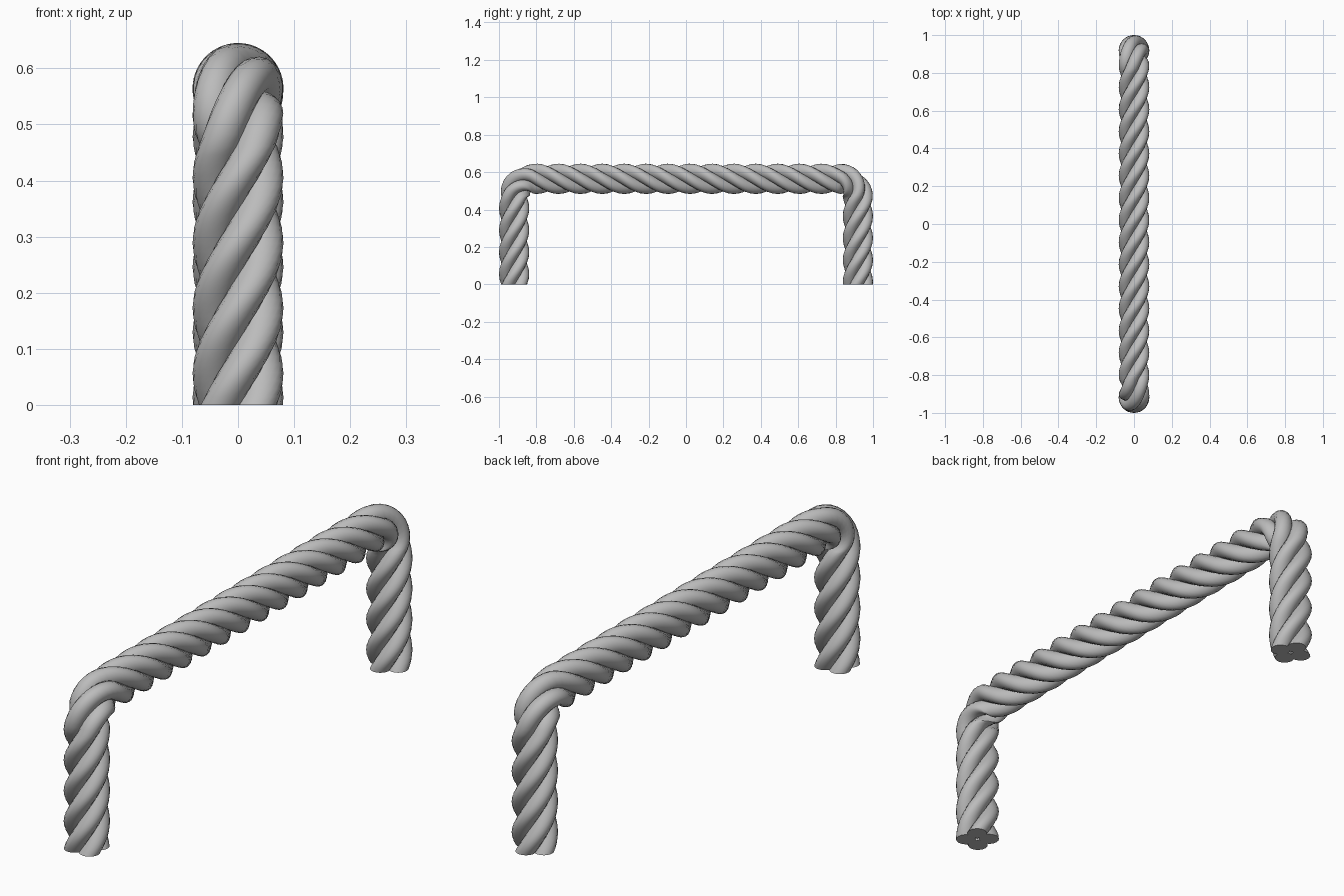
import bpy, bmesh, math
from mathutils import Vector

if "Cube" in bpy.data.objects:
    bpy.data.objects.remove(bpy.data.objects["Cube"])

# Main sizes
HALF_SPAN, TOP, BEND = 0.919, 0.564, 0.10   # centre line of the rope
LAY, STRAND = 0.044, 0.037                  # strand offset and radius
STRANDS, SIDES, STEPS = 4, 16, 200
LEG, BAR, ARC = TOP - BEND, 2 * (HALF_SPAN - BEND), BEND * math.pi / 2
LENGTH = 2 * LEG + 2 * ARC + BAR
PITCH = STRANDS * (LENGTH - 0.0675) / 24    # length of one full twist
PHASE = 0.055                               # height of the first bulge

grey = bpy.data.materials.new("rope grey")
grey.diffuse_color = (0.5, 0.5, 0.5, 1)
grey.use_nodes = True
grey.node_tree.nodes["Principled BSDF"].inputs["Base Color"].default_value = grey.diffuse_color


def path(s):
    """Point and heading angle on the arch: leg, bend, bar, bend, leg."""
    if s > LENGTH / 2:
        p, a = path(LENGTH - s)
        return Vector((0, -p.y, p.z)), math.pi - a
    if s < LEG:
        return Vector((0, -HALF_SPAN, s)), 0.0
    if s < LEG + ARC:
        a = (s - LEG) / BEND
        return Vector((0, -HALF_SPAN + BEND * (1 - math.cos(a)),
                       LEG + BEND * math.sin(a))), a
    return Vector((0, -HALF_SPAN + BEND + s - LEG - ARC, TOP)), math.pi / 2


def rope_strand(index):
    bm = bmesh.new()
    rings = []
    for i in range(STEPS + 1):
        s = LENGTH * i / STEPS
        centre, a = path(s)
        side = Vector((1, 0, 0))
        inward = Vector((0, math.cos(a), -math.sin(a)))
        turn = 2 * math.pi * ((s - PHASE) / PITCH + index / STRANDS)
        ring = []
        for k in range(SIDES):
            t = turn + 2 * math.pi * k / SIDES
            u = LAY * math.cos(turn) + STRAND * math.cos(t)
            v = LAY * math.sin(turn) + STRAND * math.sin(t)
            ring.append(bm.verts.new(centre + side * u + inward * v))
        rings.append(ring)
    for r0, r1 in zip(rings, rings[1:]):
        for k in range(SIDES):
            n = (k + 1) % SIDES
            bm.faces.new((r0[k], r0[n], r1[n], r1[k]))
    # Flat cut ends
    bm.faces.new(rings[0][::-1])
    bm.faces.new(rings[-1])
    bmesh.ops.recalc_face_normals(bm, faces=bm.faces)
    mesh = bpy.data.meshes.new("rope_strand")
    bm.to_mesh(mesh)
    bm.free()
    mesh.materials.append(grey)
    obj = bpy.data.objects.new(f"rope_strand_{index + 1}", mesh)
    bpy.context.collection.objects.link(obj)
    bpy.ops.object.select_all(action='DESELECT')
    obj.select_set(True)
    bpy.context.view_layer.objects.active = obj
    bpy.ops.object.shade_smooth_by_angle(angle=math.radians(40))


# Twisted strands of the arch
for n in range(STRANDS):
    rope_strand(n)
